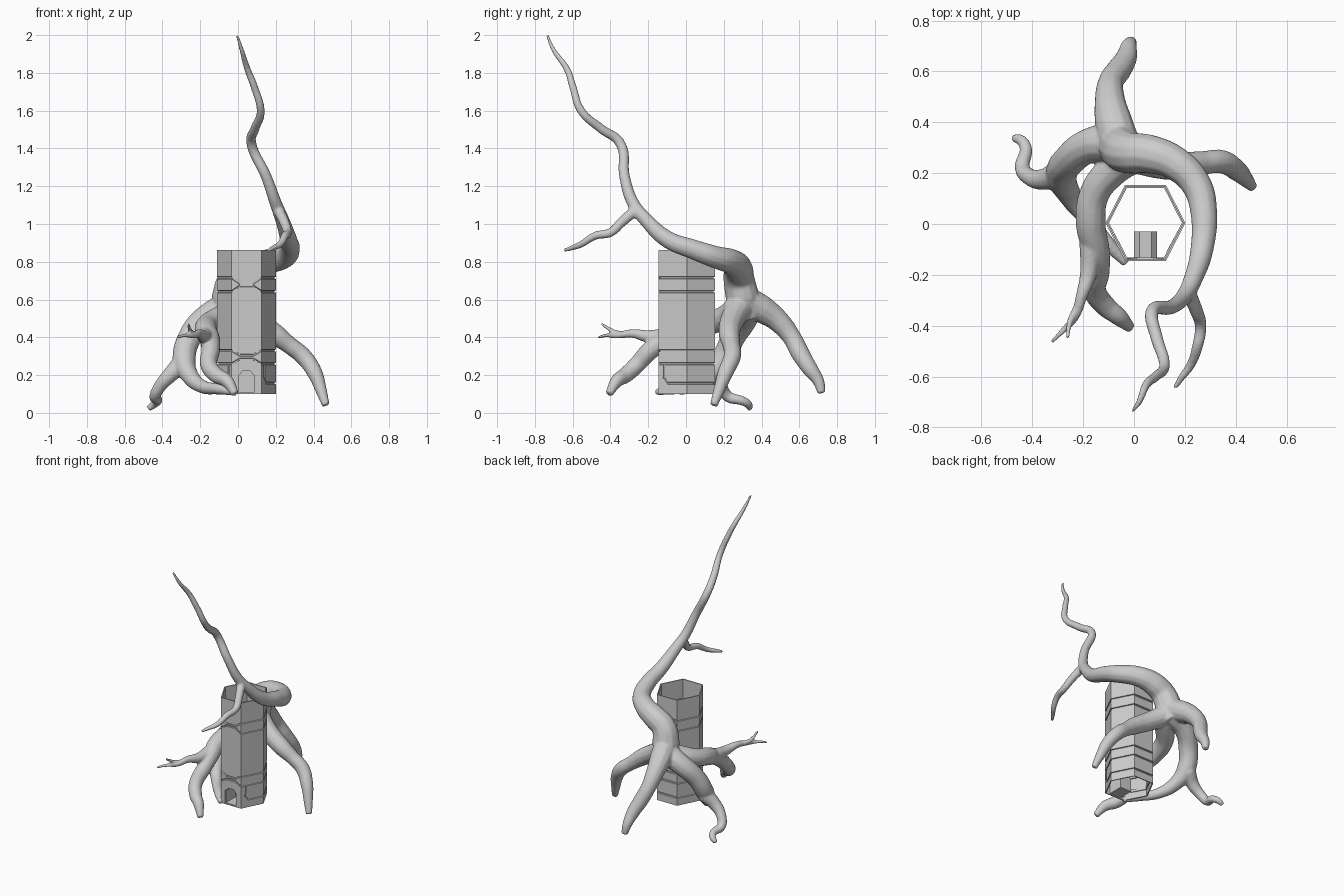
import bpy, bmesh
from mathutils import Vector, Matrix

if "Cube" in bpy.data.objects:
    bpy.data.objects.remove(bpy.data.objects["Cube"])


def mesh_object(name, verts, faces):
    me = bpy.data.meshes.new(name)
    me.from_pydata(verts, [], faces)
    ob = bpy.data.objects.new(name, me)
    bpy.context.collection.objects.link(ob)
    return ob


# ---------- hollow hexagonal tower with engraved bands ----------
CX, CY = 0.045, 0.004
right, left = Vector((0.202, CY)), Vector((-0.112, CY))
fr, fl = Vector((0.125, -0.146)), Vector((-0.035, -0.146))
br, bl = Vector((0.125, 0.154)), Vector((-0.035, 0.154))
STEPS = (0.32, 0.21, 0.17)          # extra points beside the front face
KINDS = ("side", "low", "front")
# each outline point: (position, kind)
outline = [(right, "side"), (br, "side"), (bl, "side"), (left, "side")]
outline += [(fl.lerp(left, t), k) for t, k in zip(STEPS, KINDS)]
outline += [(fl, "front"), (Vector((0.01, -0.146)), "mid"),
            (Vector((0.08, -0.146)), "mid"), (fr, "front")]
outline += [(fr.lerp(right, t), k) for t, k in zip(STEPS[::-1], KINDS[::-1])]

loops = []


def add_loop(z, inset=0.0, dip=0.0, panel=False):
    ring = []
    for p, kind in outline:
        h, s = z, 1 - inset
        if kind == "mid":
            h += dip
        if panel and kind != "side":
            h += 0.03
            if kind != "low":
                s = 1
        ring.append((CX + (p.x - CX) * s, CY + (p.y - CY) * s, h))
    loops.append(ring)


def add_groove(z, dip=0.0, panel=False):
    for dz, inset in ((-0.006, 0), (-0.004, 0.05), (0.004, 0.05), (0.006, 0)):
        add_loop(z + dz, inset, dip, panel)


add_loop(0.10)
add_groove(0.157, panel=True)
for z, dip in ((0.26, 0.025), (0.33, -0.025), (0.642, 0.03), (0.715, -0.03)):
    add_groove(z, dip)
add_loop(0.863)

n = len(outline)
verts = [v for ring in loops for v in ring]
faces = [(r * n + i, r * n + (i + 1) % n, (r + 1) * n + (i + 1) % n, (r + 1) * n + i)
         for r in range(len(loops) - 1) for i in range(n)]
tower = mesh_object("hexagonal_tower", verts, faces)
wall = tower.modifiers.new("wall", "SOLIDIFY")
wall.thickness, wall.offset = 0.008, -1

# ---------- doorway: cutter and recessed alcove ----------
arch = [(0.0, 0.107), (0.0, 0.20), (0.022, 0.225),
        (0.068, 0.225), (0.09, 0.20), (0.09, 0.107)]


def arch_prism(name, y0, y1, closed):
    m = len(arch)
    vs = [(x, y, z) for y in (y0, y1) for x, z in arch]
    fs = [(i, (i + 1) % m, m + (i + 1) % m, m + i) for i in range(m)]
    fs.append(tuple(range(m, 2 * m))[::-1])
    if closed:
        fs.append(tuple(range(m)))
    ob = mesh_object(name, vs, fs)
    bm = bmesh.new()
    bm.from_mesh(ob.data)
    if closed:      # upright slots that finish the engraved side panels
        for a, b, angle in ((fl, left, -1.1), (fr, right, 1.1)):
            p = a.lerp(b, 0.2)
            bmesh.ops.create_cube(bm, size=1, matrix=(
                Matrix.Translation((p.x, p.y, 0.219)) @ Matrix.Rotation(angle, 4, "Z")
                @ Matrix.Diagonal((0.009, 0.01, 0.072, 1))))
    bmesh.ops.recalc_face_normals(bm, faces=bm.faces)
    bm.to_mesh(ob.data)
    bm.free()
    return ob


cutter = arch_prism("door_cutter", -0.2, -0.1, True)
cutter.hide_render = True
cutter.hide_set(True)
cut = tower.modifiers.new("door", "BOOLEAN")
cut.operation, cut.object, cut.solver = "DIFFERENCE", cutter, "EXACT"

alcove = arch_prism("door_alcove", -0.144, -0.03, False)
alcove.modifiers.new("wall", "SOLIDIFY").thickness = 0.005

# ---------- roots and branches, fused into one smooth body ----------
limbs = []


def limb(name, pts):
    cu = bpy.data.curves.new(name, "CURVE")
    cu.dimensions = "3D"
    cu.bevel_depth, cu.bevel_resolution = 1.0, 4
    cu.resolution_u, cu.use_fill_caps = 8, True
    sp = cu.splines.new("BEZIER")
    sp.bezier_points.add(len(pts) - 1)
    for bp, (x, y, z, r) in zip(sp.bezier_points, pts):
        bp.co, bp.radius = (x, y, z), r
        bp.handle_left_type = bp.handle_right_type = "AUTO"
    ob = bpy.data.objects.new(name, cu)
    bpy.context.collection.objects.link(ob)
    limbs.append(ob)


# trunk bending round the tower and rising to the tip
limb("trunk", [
    (-0.07, 0.33, 0.50, .07), (-0.05, 0.30, 0.61, .09), (-0.02, 0.28, 0.71, .083),
    (0.06, 0.275, 0.765, .078), (0.16, 0.24, 0.80, .068), (0.245, 0.155, 0.825, .06),
    (0.275, 0.04, 0.865, .053), (0.267, -0.1, 0.92, .046), (0.235, -0.21, 1.02, .038),
    (0.2, -0.28, 1.11, .033), (0.15, -0.325, 1.25, .029), (0.07, -0.35, 1.43, .027),
    (0.09, -0.45, 1.505, .025), (0.12, -0.555, 1.60, .022), (0.085, -0.6, 1.73, .02),
    (0.05, -0.63, 1.82, .018), (0.02, -0.7, 1.92, .013), (-0.005, -0.735, 2.0, .008)])
limb("trunk_twig", [
    (0.21, -0.26, 1.08, .03), (0.245, -0.34, 1.01, .027), (0.262, -0.40, 0.955, .024),
    (0.25, -0.48, 0.938, .022), (0.22, -0.56, 0.89, .018), (0.19, -0.6, 0.875, .015),
    (0.16, -0.645, 0.86, .01)])
limb("back_root", [
    (-0.05, 0.3, 0.60, .08), (-0.08, 0.4, 0.55, .075), (-0.095, 0.49, 0.485, .06),
    (-0.09, 0.56, 0.4, .05), (-0.06, 0.605, 0.315, .05), (-0.03, 0.655, 0.235, .043),
    (-0.02, 0.7, 0.17, .032), (-0.01, 0.718, 0.105, .022)])
limb("right_root", [
    (-0.06, 0.3, 0.58, .075), (0.06, 0.25, 0.5, .065), (0.19, 0.23, 0.42, .058),
    (0.27, 0.24, 0.36, .047), (0.345, 0.245, 0.3, .047), (0.405, 0.21, 0.215, .042),
    (0.44, 0.175, 0.12, .031), (0.465, 0.147, 0.04, .021)])
limb("left_root", [
    (-0.06, 0.32, 0.56, .08), (-0.17, 0.31, 0.5, .07), (-0.255, 0.25, 0.4, .064),
    (-0.285, 0.19, 0.28, .062), (-0.25, 0.11, 0.19, .046), (-0.19, 0.03, 0.14, .036),
    (-0.1, -0.08, 0.125, .029), (-0.03, -0.155, 0.11, .018)])
limb("left_foot", [
    (-0.29, 0.2, 0.27, .055), (-0.36, 0.175, 0.2, .042), (-0.41, 0.185, 0.145, .034),
    (-0.44, 0.225, 0.085, .03), (-0.425, 0.295, 0.065, .025), (-0.445, 0.33, 0.045, .022),
    (-0.475, 0.337, 0.022, .016)])
# the front root hugs the tower before it forks
limb("front_root", [
    (0.0, 0.27, 0.55, .07), (-0.08, 0.215, 0.51, .065), (-0.155, 0.12, 0.47, .06),
    (-0.17, 0.0, 0.435, .06), (-0.15, -0.1, 0.39, .055), (-0.145, -0.19, 0.33, .05),
    (-0.155, -0.26, 0.255, .046), (-0.115, -0.32, 0.2, .043), (-0.06, -0.365, 0.17, .036),
    (-0.015, -0.408, 0.1, .021)])
limb("front_twig", [
    (-0.17, -0.08, 0.41, .045), (-0.18, -0.2, 0.405, .034), (-0.205, -0.28, 0.42, .024),
    (-0.235, -0.37, 0.41, .017), (-0.28, -0.42, 0.41, .012), (-0.325, -0.465, 0.4, .008)])
limb("front_twig_fork", [
    (-0.225, -0.33, 0.415, .016), (-0.25, -0.38, 0.43, .013), (-0.262, -0.45, 0.472, .008)])

bpy.ops.object.select_all(action="DESELECT")
for ob in limbs:
    ob.select_set(True)
bpy.context.view_layer.objects.active = limbs[0]
bpy.ops.object.convert(target="MESH")
bpy.ops.object.join()
roots = bpy.context.view_layer.objects.active
roots.name = "twisted_roots"
bm = bmesh.new()
bm.from_mesh(roots.data)
bmesh.ops.remove_doubles(bm, verts=bm.verts, dist=0.0002)
bm.to_mesh(roots.data)
bm.free()
fuse = roots.modifiers.new("fuse", "REMESH")
fuse.mode, fuse.voxel_size, fuse.use_smooth_shade = "VOXEL", 0.0065, True
soft = roots.modifiers.new("soften", "SMOOTH")
soft.factor, soft.iterations = 0.5, 10
